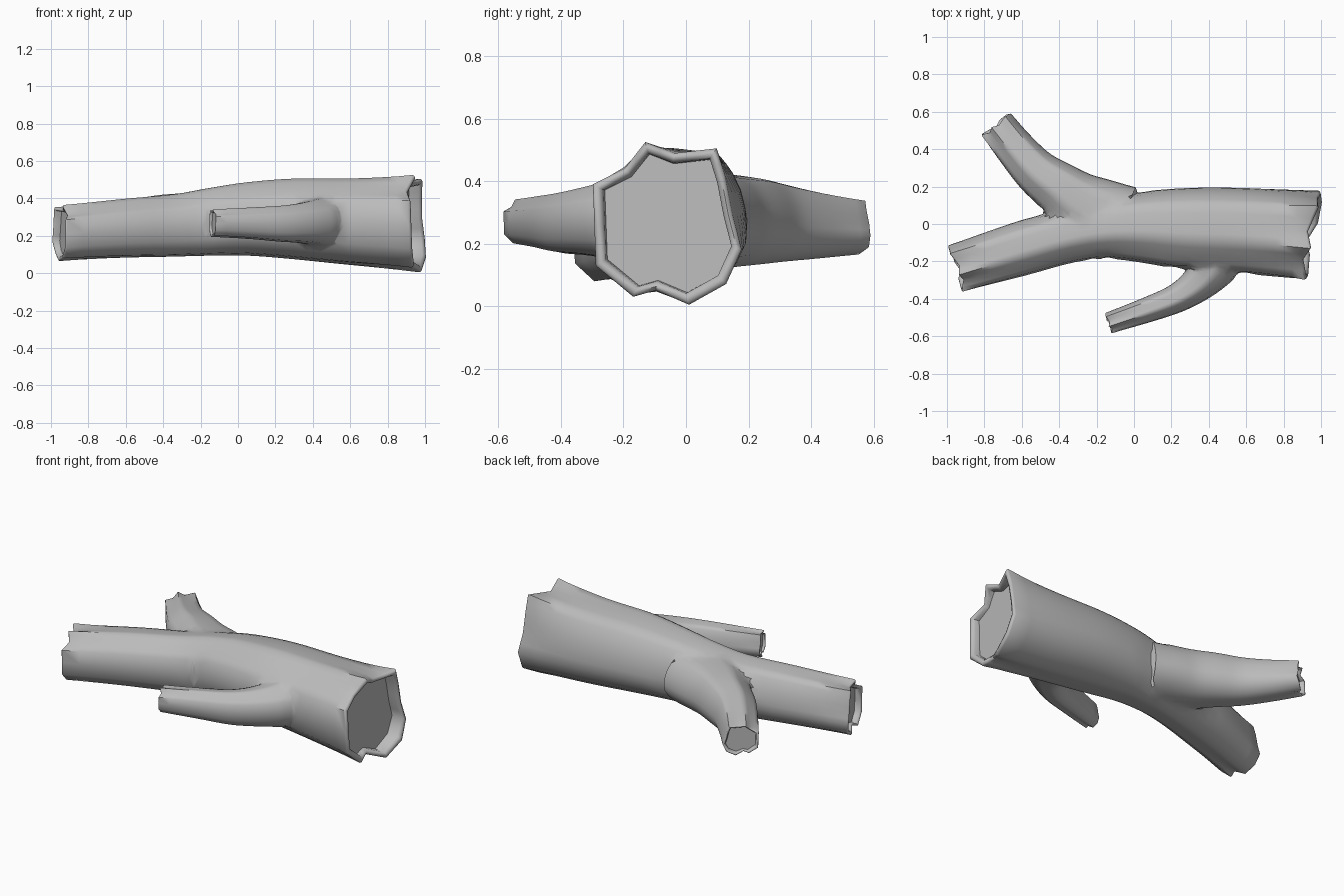
import bpy, bmesh, math, random
from mathutils import Vector

if "Cube" in bpy.data.objects:
    bpy.data.objects.remove(bpy.data.objects["Cube"])

random.seed(4)

grey = bpy.data.materials.new("plain grey bark")
grey.use_nodes = True
COLOUR = (0.5, 0.5, 0.5, 1)
grey.diffuse_color = COLOUR
grey.node_tree.nodes["Principled BSDF"].inputs["Base Color"].default_value = COLOUR

# Split-bark cross-section, unit size; the notches are the cracks at the ends
PROFILE = [(-.29, 1.02), (.08, .88), (.65, .94), (.76, .6), (.86, .1), (.98, -.33), (.78, -.76),
           (.29, -1.02), (-.16, -.84), (-.45, -.92), (-.94, -.53), (-.98, .49), (-.57, .69)]
NOTCHES = (1, 8, 12)
SIDES = [Vector(p) for p in PROFILE]
SIDES = [v for i, p in enumerate(SIDES)
         for v in (p, (p + SIDES[(i + 1) % len(SIDES)]) / 2)]


def spline(rows, steps=4):
    """Catmull-Rom through rows of x, y, z, half width, half height."""
    rows = [Vector(r) for r in rows]
    pts = [rows[0] * 2 - rows[1]] + rows + [rows[-1] * 2 - rows[-2]]
    out = []
    for a, b, c, d in zip(pts, pts[1:], pts[2:], pts[3:]):
        for k in range(steps):
            t = k / steps
            out.append((b * 2 + (c - a) * t + (a * 2 - b * 5 + c * 4 - d) * t * t
                        + (b * 3 - a - c * 3 + d) * t ** 3) / 2)
    return out + [rows[-1]]


def jagged(size):
    """Uneven break along the axis, deepest at the cracks."""
    j = [random.uniform(-.05, .06) * size for _ in PROFILE]
    for n in NOTCHES:
        j[n] = -.15 * size
    return [v for i, a in enumerate(j) for v in (a, (a + j[(i + 1) % len(j)]) / 2)]


def limb(name, rows, open_start=False, tilt=0):
    path = spline(rows)
    centres = [Vector(p[:3]) for p in path]
    bm = bmesh.new()

    def ring(i, blend, scale=1, shift=None):
        d = centres[min(i + 1, len(path) - 1)] - centres[max(i - 1, 0)]
        d.z = 0
        d.normalize()
        side = d.cross(Vector((0, 0, 1)))
        verts = []
        for k, s in enumerate(SIDES):
            s = s.normalized().lerp(s, blend) * scale
            v = centres[i] + side * s.x * path[i][3] + Vector((0, 0, s.y * path[i][4]))
            if shift:
                v += d * shift[k]
            verts.append(bm.verts.new(v))
        return verts

    def broken_end(i, sign, lean):
        """Rounded rim around a sunken floor, listed from outside to inside."""
        size = path[i][3]
        jag = [j + lean * s.x for j, s in zip(jagged(size), SIDES)]
        steps = [(1, 0), (.985, .035), (.94, .055), (.89, .035), (.86, -.02), (.85, -.2)]
        rings = []
        for n, (scale, out) in enumerate(steps):
            keep = .2 if n == len(steps) - 1 else 1
            rings.append(ring(i, 1, scale, [sign * (j * keep + out * size) for j in jag]))
        return rings

    last = len(path) - 1
    rings = broken_end(0, -1, tilt)[::-1] if open_start else [ring(0, .2)]
    for i in range(1, last):
        gap = (centres[i] - centres[last]).length
        if open_start:
            gap = min(gap, (centres[i] - centres[0]).length)
        rings.append(ring(i, .3 + .7 * math.exp(-gap / .16)))
    rings += broken_end(last, 1, 0)
    for a, b in zip(rings, rings[1:]):
        for k in range(len(SIDES)):
            n = (k + 1) % len(SIDES)
            bm.faces.new((a[k], a[n], b[n], b[k]))
    bm.faces.new(rings[0])
    bm.faces.new(rings[-1])
    bmesh.ops.recalc_face_normals(bm, faces=bm.faces)
    mesh = bpy.data.meshes.new(name)
    bm.to_mesh(mesh)
    bm.free()
    mesh.materials.append(grey)
    obj = bpy.data.objects.new(name, mesh)
    bpy.context.collection.objects.link(obj)
    return obj


# Main log, from the thick end to the thin end
log = limb("fallen_log", [
    (.95, -.06, .265, .245, .255), (.6, -.035, .275, .235, .235), (.3, -.025, .29, .225, .22),
    (.05, -.015, .29, .195, .2), (-.15, -.025, .275, .165, .185), (-.35, -.06, .255, .15, .17),
    (-.62, -.135, .24, .148, .16), (-.945, -.235, .215, .132, .147)], True, .02)

# Side branches, flared where they leave the log
branches = [
    limb("back_branch", [
        (-.08, .0, .275, .22, .165), (-.27, .09, .275, .19, .155), (-.4, .19, .275, .148, .145),
        (-.52, .28, .27, .125, .13), (-.63, .4, .262, .11, .11), (-.735, .53, .255, .1, .088)]),
    limb("front_branch", [
        (.47, -.1, .28, .2, .17), (.41, -.23, .275, .14, .13), (.34, -.32, .27, .1, .11),
        (.23, -.395, .265, .08, .098), (.08, -.455, .267, .07, .086),
        (-.135, -.53, .268, .058, .072)]),
]

# Merge the branches into the log
bpy.context.view_layer.objects.active = log
for branch in branches:
    union = log.modifiers.new("join_branch", 'BOOLEAN')
    union.operation = 'UNION'
    union.solver = 'EXACT'
    union.object = branch
    bpy.ops.object.modifier_apply(modifier=union.name)
    bpy.data.objects.remove(branch)

# Soften the crotches so the bark flows from log to branch
bm = bmesh.new()
bm.from_mesh(log.data)
bmesh.ops.remove_doubles(bm, verts=bm.verts, dist=.002)
seams = {v for e in bm.edges if len(e.link_faces) == 2
         and e.calc_face_angle_signed(0) < -.3 for v in e.verts
         if -.5 < v.co.x < .65 and v.co.y > -.4 and v.co.y < .35}
near = seams | {e.other_vert(v) for v in seams for e in v.link_edges}
for _ in range(4):
    bmesh.ops.smooth_vert(bm, verts=list(near), factor=.4,
                          use_axis_x=True, use_axis_y=True, use_axis_z=True)
bm.to_mesh(log.data)
bm.free()

bpy.ops.object.select_all(action='DESELECT')
log.select_set(True)
bpy.ops.object.shade_smooth_by_angle(angle=math.radians(50))
